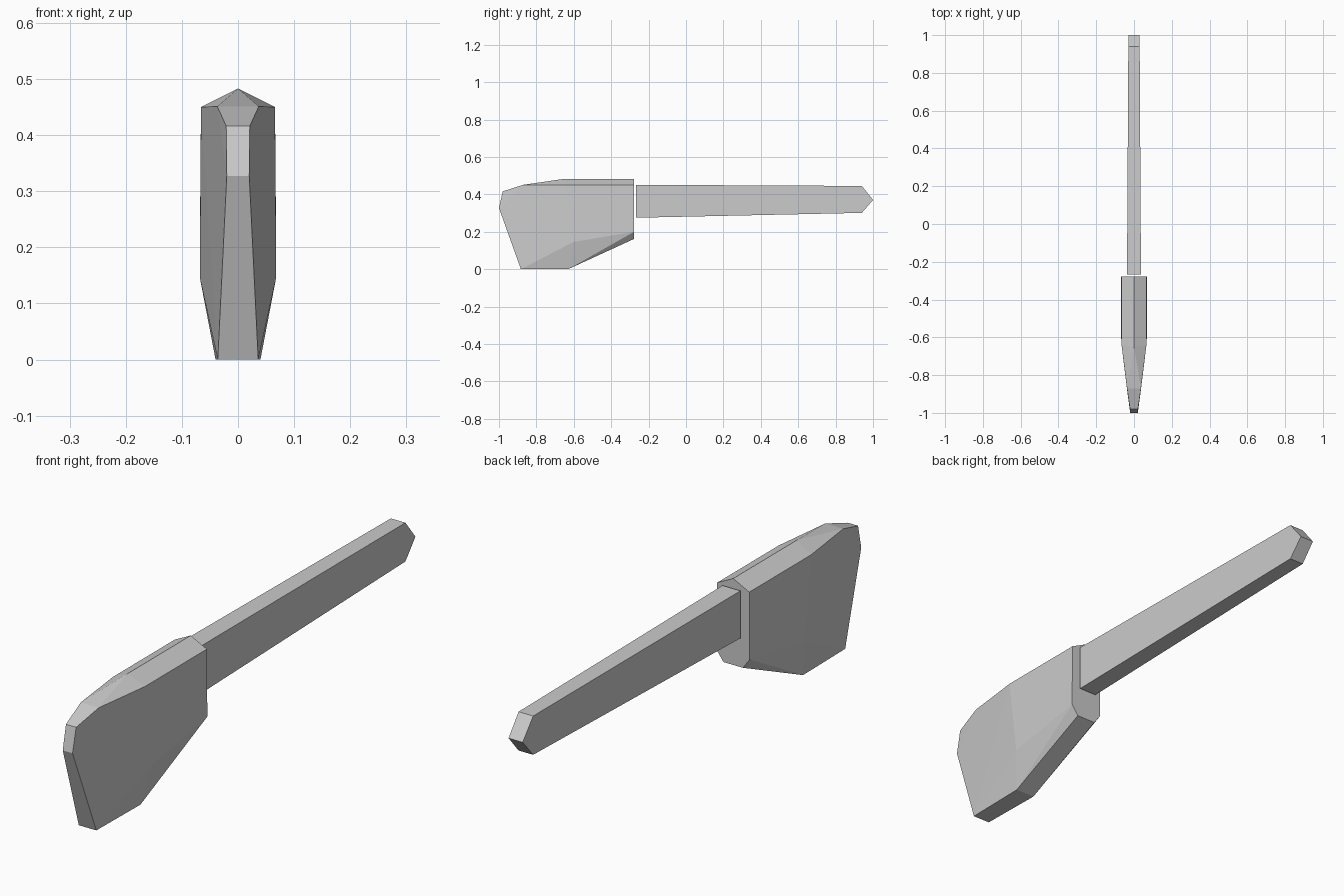
import bpy
import bmesh
from math import radians

if "Cube" in bpy.data.objects:
    bpy.data.objects.remove(bpy.data.objects["Cube"])


def faceted_solid(name, half_points):
    """Mirror points across x = 0 and wrap them in a flat-faced convex shell."""
    bm = bmesh.new()
    for x, y, z in half_points:
        for side in ((1, -1) if x else (1,)):
            bm.verts.new((x * side, y, z))
    bmesh.ops.convex_hull(bm, input=bm.verts[:])
    bmesh.ops.delete(bm, geom=[v for v in bm.verts if not v.link_faces], context='VERTS')
    bmesh.ops.dissolve_limit(bm, angle_limit=radians(1), verts=bm.verts[:], edges=bm.edges[:])
    bmesh.ops.recalc_face_normals(bm, faces=bm.faces[:])
    mesh = bpy.data.meshes.new(name)
    bm.to_mesh(mesh)
    bm.free()
    obj = bpy.data.objects.new(name, mesh)
    bpy.context.collection.objects.link(obj)
    return obj


# Head: tapered nose, ridged top, chamfered heel
faceted_solid("head", [
    (0.020, -1.00, 0.327),     # nose
    (0.021, -0.98, 0.416),
    (0.037, -0.87, 0.451),     # top shoulder
    (0.066, -0.64, 0.450),
    (0.066, -0.277, 0.450),
    (0.000, -0.65, 0.483),     # roof ridge
    (0.000, -0.277, 0.483),
    (0.068, -0.60, 0.146),     # widest side corner
    (0.068, -0.277, 0.200),    # rear chamfer
    (0.040, -0.277, 0.162),
    (0.040, -0.63, 0.000),     # foot
    (0.036, -0.883, 0.000),
])

# Handle: slightly tapered bar with a wedge-shaped end
faceted_solid("handle", [
    (0.037, -0.267, 0.275),
    (0.037, -0.267, 0.451),
    (0.030, 0.94, 0.301),
    (0.030, 0.94, 0.445),
    (0.029, 1.00, 0.370),
])
